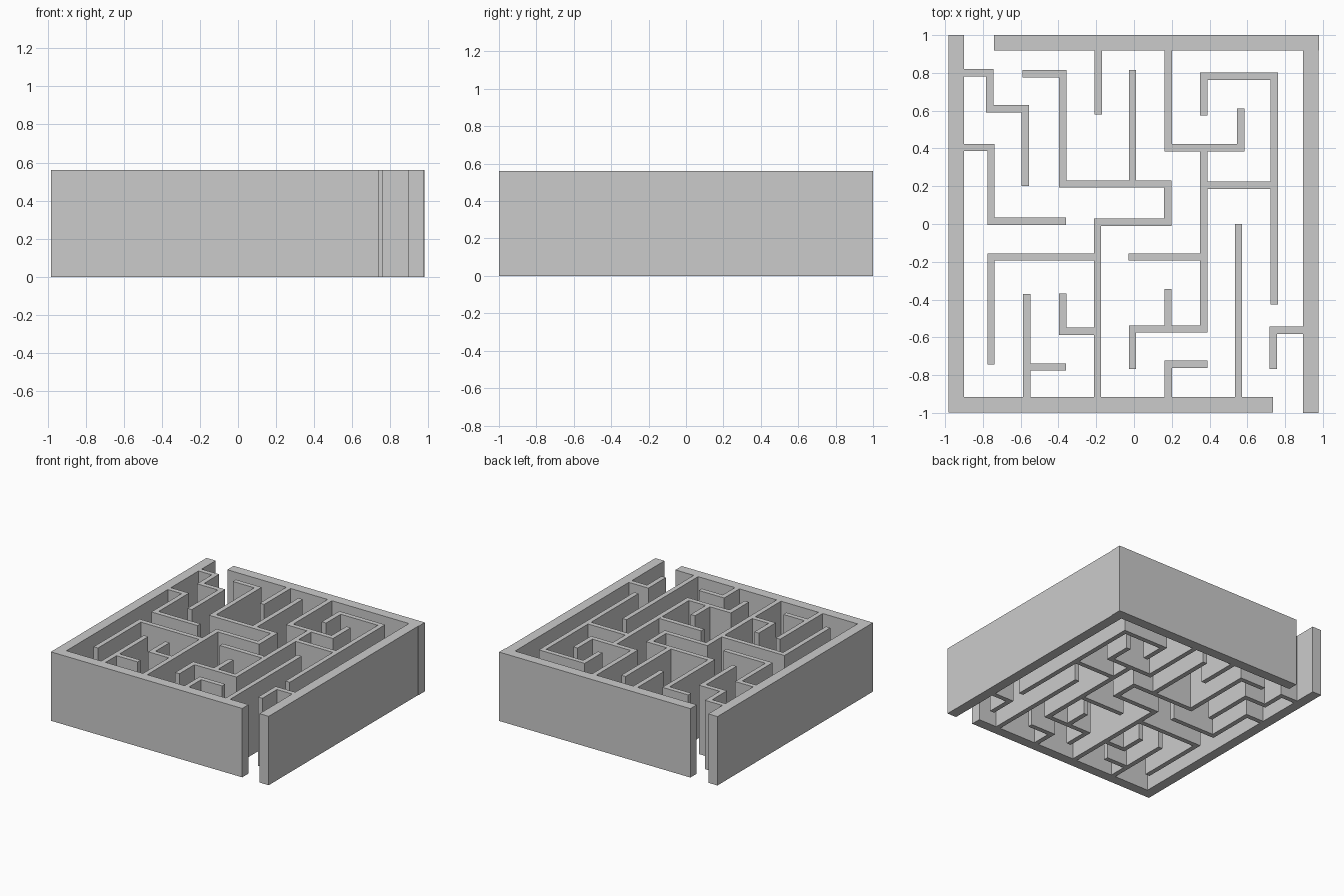
import bpy, bmesh
from mathutils import Vector

if "Cube" in bpy.data.objects:
    bpy.data.objects.remove(bpy.data.objects["Cube"])

HEIGHT = 0.56
THIN, THICK = 0.039, 0.082


def wall(name, pts, width=THIN):
    """Extrude a mitred strip that follows a centre line."""
    p = [Vector(q) for q in pts]
    d = [(b - a).normalized() for a, b in zip(p, p[1:])]
    n = [Vector((-v.y, v.x)) for v in d]
    left, right = [], []
    for i, q in enumerate(p):
        if i == 0:
            off = n[0]
        elif i == len(p) - 1:
            off = n[-1]
        else:
            off = n[i - 1] + n[i]      # right-angle mitre
        left.append(q + off * width / 2)
        right.append(q - off * width / 2)
    bm = bmesh.new()
    face = bm.faces.new([bm.verts.new((v.x, v.y, 0)) for v in right + left[::-1]])
    top = bmesh.ops.extrude_face_region(bm, geom=[face])
    verts = [g for g in top["geom"] if isinstance(g, bmesh.types.BMVert)]
    bmesh.ops.translate(bm, verts=verts, vec=(0, 0, HEIGHT))
    bmesh.ops.recalc_face_normals(bm, faces=bm.faces)
    mesh = bpy.data.meshes.new(name)
    bm.to_mesh(mesh)
    bm.free()
    bpy.context.collection.objects.link(bpy.data.objects.new(name, mesh))


# Outer walls, with two gaps at opposite corners
wall("outer_wall_left_front", [(-.942, 1), (-.942, -.958), (.737, -.958)], THICK)
wall("outer_wall_back", [(-.74, .96), (.98, .96)], THICK)
wall("outer_wall_right", [(.935, .919), (.935, -1)], THICK)

# Inner partitions
inner = [
    # attached to the left wall
    [(-.902, .8), (-.763, .8), (-.763, .61), (-.575, .61), (-.575, .2)],
    [(-.902, .405), (-.757, .405), (-.757, .015), (-.36, .015)],
    # long central spine and its side branches
    [(-.59, .795), (-.377, .795), (-.377, .212), (.178, .212), (.178, .01),
     (-.193, .01), (-.193, -.917)],
    [(-.008, .815), (-.008, .231)],
    [(-.212, -.175), (-.757, -.175), (-.757, -.745)],
    [(-.378, -.367), (-.378, -.567), (-.212, -.567)],
    # attached to the back wall
    [(-.19, .919), (-.19, .58)],
    [(.182, .919), (.182, .403), (.566, .403), (.566, .612)],
    # right-hand group
    [(.37, .575), (.37, .782), (.743, .782), (.743, -.425)],
    [(.37, .384), (.37, -.556), (-.008, -.556), (-.008, -.768)],
    [(.389, .205), (.724, .205)],
    [(-.028, -.175), (.35, -.175)],
    [(.18, -.345), (.18, -.537)],
    # attached to the front wall
    [(-.568, -.37), (-.568, -.917)],
    [(-.548, -.757), (-.36, -.757)],
    [(.182, -.917), (.182, -.742), (.39, -.742)],
    [(.553, 0), (.553, -.917)],
    # attached to the right wall
    [(.894, -.562), (.738, -.562), (.738, -.768)],
]
for i, path in enumerate(inner, 1):
    wall(f"inner_wall_{i:02d}", path)
